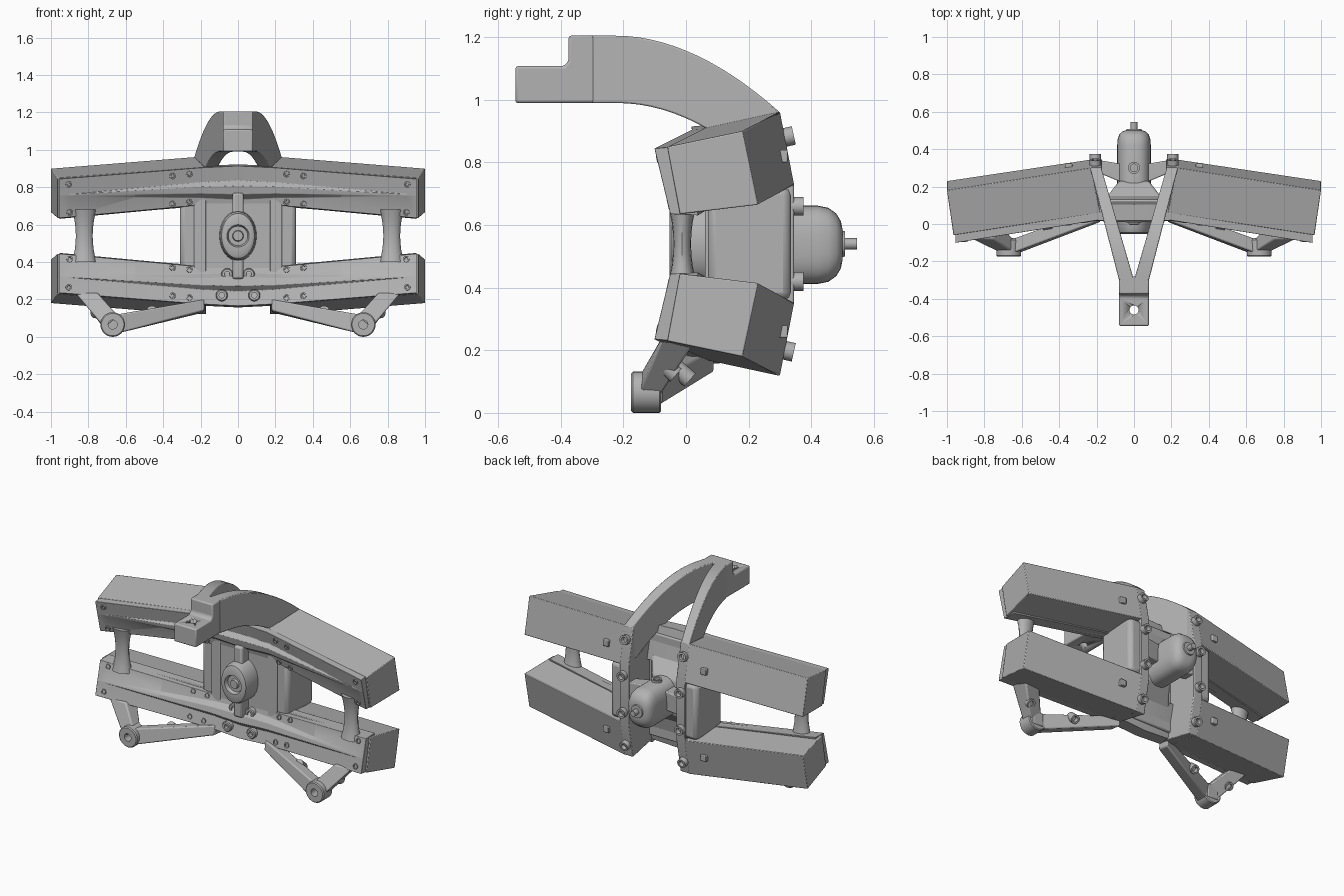
import bpy, bmesh, math
from mathutils import Vector

if "Cube" in bpy.data.objects:
    bpy.data.objects.remove(bpy.data.objects["Cube"])

MID = 0.54  # height of the horizontal symmetry plane
metal = bpy.data.materials.new("grey_metal")
metal.use_nodes = True
GREY = (0.45, 0.45, 0.45, 1)
metal.diffuse_color = GREY
metal.node_tree.nodes["Principled BSDF"].inputs["Base Color"].default_value = GREY


def finish(name, bm, bevel=0.0):
    bmesh.ops.recalc_face_normals(bm, faces=bm.faces)
    me = bpy.data.meshes.new(name)
    bm.to_mesh(me)
    bm.free()
    me.materials.append(metal)
    for p in me.polygons:
        p.use_smooth = True
    me.set_sharp_from_angle(angle=math.radians(32))
    ob = bpy.data.objects.new(name, me)
    bpy.context.collection.objects.link(ob)
    if bevel:
        mod = ob.modifiers.new("soft_edges", "BEVEL")
        mod.width, mod.segments = bevel, 2
        mod.limit_method, mod.angle_limit = "ANGLE", math.radians(35)
    return ob


def loft(name, rings, bevel=0.0, closed=False):
    """Skin a list of matching rings of points; closed joins last to first."""
    bm = bmesh.new()
    rows = [[bm.verts.new(p) for p in r] for r in rings]
    n = len(rows[0])
    for a, b in zip(rows, rows[1:] + (rows[:1] if closed else [])):
        for i in range(n):
            bm.faces.new((a[i], a[(i + 1) % n], b[(i + 1) % n], b[i]))
    if not closed:
        bm.faces.new(rows[0])
        bm.faces.new(rows[-1])
    return finish(name, bm, bevel)


def box(name, x, y, z, bevel=0.0):
    return loft(name, [[(x[0], v, z[0]), (x[1], v, z[0]), (x[1], v, z[1]), (x[0], v, z[1])] for v in y], bevel)


def oval(name, x, z, profile, n=32, closed=False, power=1.0):
    """Rings around a y axis; profile rows are (y, half width, half height)."""
    def pt(y, w, h, a):
        c, s = math.cos(a), math.sin(a)
        return (x + w * math.copysign(abs(c) ** power, c), y, z + h * math.copysign(abs(s) ** power, s))
    return loft(name, [[pt(*r, 2 * math.pi * i / n) for i in range(n)] for r in profile], 0, closed)


def turned(name, pos, axis, profile, n=20, closed=False):
    """Lathe a (height, radius) profile about an axis through pos."""
    q = Vector(axis).to_track_quat("Z", "Y")
    rings = []
    for h, r in profile:
        rings.append([Vector(pos) + q @ Vector((r * math.cos(2 * math.pi * i / n), r * math.sin(2 * math.pi * i / n), h))
                      for i in range(n)])
    return loft(name, rings, 0, closed)


def screw(name, pos, axis, r=0.017, h=0.008):
    turned(name, pos, axis, [(-h, r), (h, r), (h, r * 0.6), (h * 0.2, r * 0.5)], 12)


def level(v, z):
    """Height for the upper (v=1) or mirrored lower (v=-1) beam."""
    return MID + v * (z - MID)


def front_y(x, z):
    """Depth of the beam front face at a point."""
    ax = abs(x)
    t = max(0.0, (ax - 0.2) / 0.755)
    return 0.02 - 0.12 * t + 0.24 * (0.9 - 0.06 * t - z)


SIDES = ((1, "left"), (-1, "right"))
for v, tier in ((1, "upper"), (-1, "lower")):
    # swept box wings
    for s, side in SIDES:
        outer = [(0.965, -0.06, 0.85), (1.0, 0.18, 0.90), (1.0, 0.23, 0.665), (0.965, -0.02, 0.635)]
        inner = [(0.18, 0.06, 0.91), (0.23, 0.30, 0.962), (0.23, 0.345, 0.727), (0.18, 0.10, 0.70)]
        loft(f"{tier}_{side}_wing", [[(s * x, y, level(v, z)) for x, y, z in r] for r in (inner, outer)], 0.004)
        loft(f"{tier}_{side}_back_tab",
             [[(s * x, y, level(v, z)) for x, z in ((0.33, 0.80), (0.37, 0.80), (0.37, 0.84), (0.33, 0.84))]
              for y in (0.27, 0.325)], 0.004)

    # bent front rail with a tapered ridge pressed along it
    rings = []
    for x in (-0.955, -0.9, -0.55, -0.2, 0, 0.2, 0.55, 0.9, 0.955):
        t = max(0.0, (abs(x) - 0.2) / 0.755)
        top, low = 0.905 - 0.06 * t + (0.01 if x == 0 else 0), 0.705 - 0.07 * t
        half = 0.045 * max(0.0, 1 - abs(x) / 0.92) + 0.006
        lift = 0.035 * max(0.0, 1 - abs(x) / 0.92)
        c = 0.785 - 0.03 * t
        pts = [(top + 0.008, front_y(x, top) + 0.09), (top, front_y(x, top))]
        for z, up in ((c + half, 0), (c + half * 0.45, 1), (c - half * 0.45, 1), (c - half, 0)):
            pts.append((z, front_y(x, z) - up * lift))
        pts += [(low, front_y(x, low)), (low - 0.004, front_y(x, low) + 0.09)]
        rings.append([(x, y, level(v, z)) for z, y in pts])
    loft(f"{tier}_front_rail", rings, 0.008)

    # screws on the rail face
    for s, side in SIDES:
        for x, z in ((0.26, 0.87), (0.35, 0.86), (0.26, 0.72), (0.35, 0.71), (0.905, 0.815), (0.9, 0.665)):
            screw(f"{tier}_{side}_rail_screw", (s * x, front_y(x, z), level(v, z)), (-s * 0.12, -1, -v * 0.2))
        # bolts on the back of the side frames
        for y, z, tilt in ((0.345, 0.66, 0), (0.315, 0.88, 0.22)):
            screw(f"{tier}_{side}_frame_bolt", (s * 0.207, y, level(v, z)), (0, 1, v * tilt), 0.03, 0.03)

for s, side in SIDES:
    # side frame, filling the section between the two beams
    outline = [(0.06, 0.17), (0.30, 0.12), (0.345, 0.35), (0.345, 0.73), (0.30, 0.962), (0.06, 0.905)]
    loft(f"{side}_side_frame", [[(s * x, y, z) for y, z in outline] for x in (0.17, 0.235)], 0.005)
    box(f"{side}_column", sorted((s * 0.2, s * 0.31)), (0.07, 0.335), (0.36, 0.72), 0.025)

    # waisted end post
    rings = []
    for k in range(9):
        u = k / 4 - 1
        w, d = 0.045 + 0.02 * u * u, 0.028 + 0.022 * u * u
        rings.append([(s * 0.822 + w * math.cos(a * math.pi / 8), -0.012 + d * math.sin(a * math.pi / 8), MID + 0.14 * u)
                      for a in range(16)])
    loft(f"{side}_end_post", rings)

    # overhead arm curving forward to the nose
    rings = []
    for k in range(17):
        u = k / 16
        y = -0.30 + 0.60 * u
        r = max(0.0, (y + 0.22) / 0.52)
        top = 1.205 - 0.245 * r ** 1.9
        low = 0.99 - 0.15 * max(0.0, (y + 0.22) / 0.3) ** 2 * 0.6
        low = max(low, 0.75)
        xo, xi = 0.08 + 0.155 * u, 0.175 * u
        rings.append([(s * xi, y, low), (s * xo, y, low), (s * xo, y, top), (s * xi, y, top)])
    loft(f"{side}_overhead_arm", rings, 0.005)

    # foot ring and its two struts
    turned(f"{side}_foot_ring", (s * 0.67, -0.175, 0.066), (0, 1, 0),
           [(0, 0.024), (0, 0.06), (0.006, 0.066), (0.09, 0.066), (0.095, 0.06), (0.095, 0.024)], 32, True)
    box(f"{side}_foot_web", sorted((s * 0.63, s * 0.71)), (-0.10, -0.075), (0.03, 0.12), 0.008)
    loft(f"{side}_long_strut", [[(s * x, y, z) for x, y, z in r] for r in (
        [(0.64, -0.165, 0.02), (0.64, -0.09, 0.02), (0.65, -0.08, 0.115), (0.65, -0.155, 0.12)],
        [(0.18, 0.01, 0.14), (0.18, 0.09, 0.13), (0.18, 0.09, 0.20), (0.18, 0.02, 0.20)])], 0.008)
    loft(f"{side}_short_strut", [[(s * x, y, z) for x, y, z in r] for r in (
        [(0.64, -0.155, 0.11), (0.715, -0.155, 0.05), (0.72, -0.085, 0.05), (0.64, -0.085, 0.11)],
        [(0.75, -0.08, 0.235), (0.87, -0.08, 0.235), (0.86, 0.03, 0.23), (0.75, 0.03, 0.23)])], 0.008)
    for x, y, z in ((0.46, -0.01, 0.125), (0.76, -0.055, 0.14)):
        screw(f"{side}_strut_bolt", (s * x, y, z), (0, 0.7, -0.6), 0.028, 0.03)

    # brace from the motor to the side frame
    loft(f"{side}_motor_brace", [[(s * x, y, z) for x, y in ((0.06, 0.22), (0.18, 0.27), (0.18, 0.34), (0.06, 0.32))]
                                 for z in (0.50, 0.62)], 0.006)
    # pairs of bushings on the lower rail
    for x, z in ((0.058, 0.335), (0.087, 0.222)):
        y = front_y(x, 2 * MID - z)
        turned(f"{side}_rail_bushing", (s * x, y + 0.02, z), (0, -1, 0),
               [(0, 0.032), (0.04, 0.032), (0.046, 0.027), (0.046, 0.014), (0, 0.014)], 20, True)

# nose block, stepped, with a mounting hole cut through the tongue
nose = loft("nose_block", [[(x, y, z) for y, z in (
    (-0.545, 0.99), (-0.28, 0.99), (-0.28, 1.205), (-0.375, 1.205), (-0.375, 1.125),
    (-0.39, 1.108), (-0.545, 1.108))] for x in (-0.08, 0.08)], 0.008)
cutter = turned("nose_hole_cutter", (0, -0.46, 0.9), (0, 0, 1), [(0, 0.024), (0.4, 0.024)], 24)
cutter.hide_render = True
cutter.hide_viewport = True
cut = nose.modifiers.new("hole", "BOOLEAN")
cut.object, cut.operation, cut.solver = cutter, "DIFFERENCE", "EXACT"

# centre bulkhead and its taper into the motor
box("centre_plate", (-0.185, 0.185), (0.065, 0.13), (0.20, 0.87), 0.008)
loft("motor_gusset", [[(x, y, z) for x, z in ((-w, MID - h), (w, MID - h), (w, MID + h), (-w, MID + h))]
                      for y, w, h in ((0.125, 0.16, 0.22), (0.23, 0.08, 0.11))], 0.01)
box("front_rib", (-0.03, 0.03), (-0.005, 0.08), (0.31, 0.77), 0.012)

# front hub with a socket
oval("front_hub", 0, MID, [(0.08, 0.10, 0.135), (-0.02, 0.095, 0.13), (-0.045, 0.088, 0.12), (-0.053, 0.075, 0.10),
                           (-0.053, 0.06, 0.06), (-0.03, 0.052, 0.052), (-0.03, 0.03, 0.03), (-0.045, 0.026, 0.026)])

# motor body with rounded end, top port and shaft
oval("motor_body", 0, MID - 0.003, [(0.12, 0.09, 0.125), (0.42, 0.09, 0.125), (0.455, 0.087, 0.118), (0.48, 0.078, 0.1),
                                    (0.495, 0.062, 0.075), (0.50, 0.045, 0.05)], 36, False, 0.75)
turned("motor_boss", (0, 0.49, MID), (0, 1, 0), [(0, 0.045), (0.018, 0.04), (0.018, 0.028)], 24)
turned("motor_shaft", (0, 0.48, MID), (0, 1, 0), [(0, 0.018), (0.066, 0.018)], 20)
turned("motor_port", (0, 0.30, 0.64), (0, 0, 1), [(0, 0.032), (0.035, 0.032), (0.035, 0.02), (0.022, 0.02)], 24)
